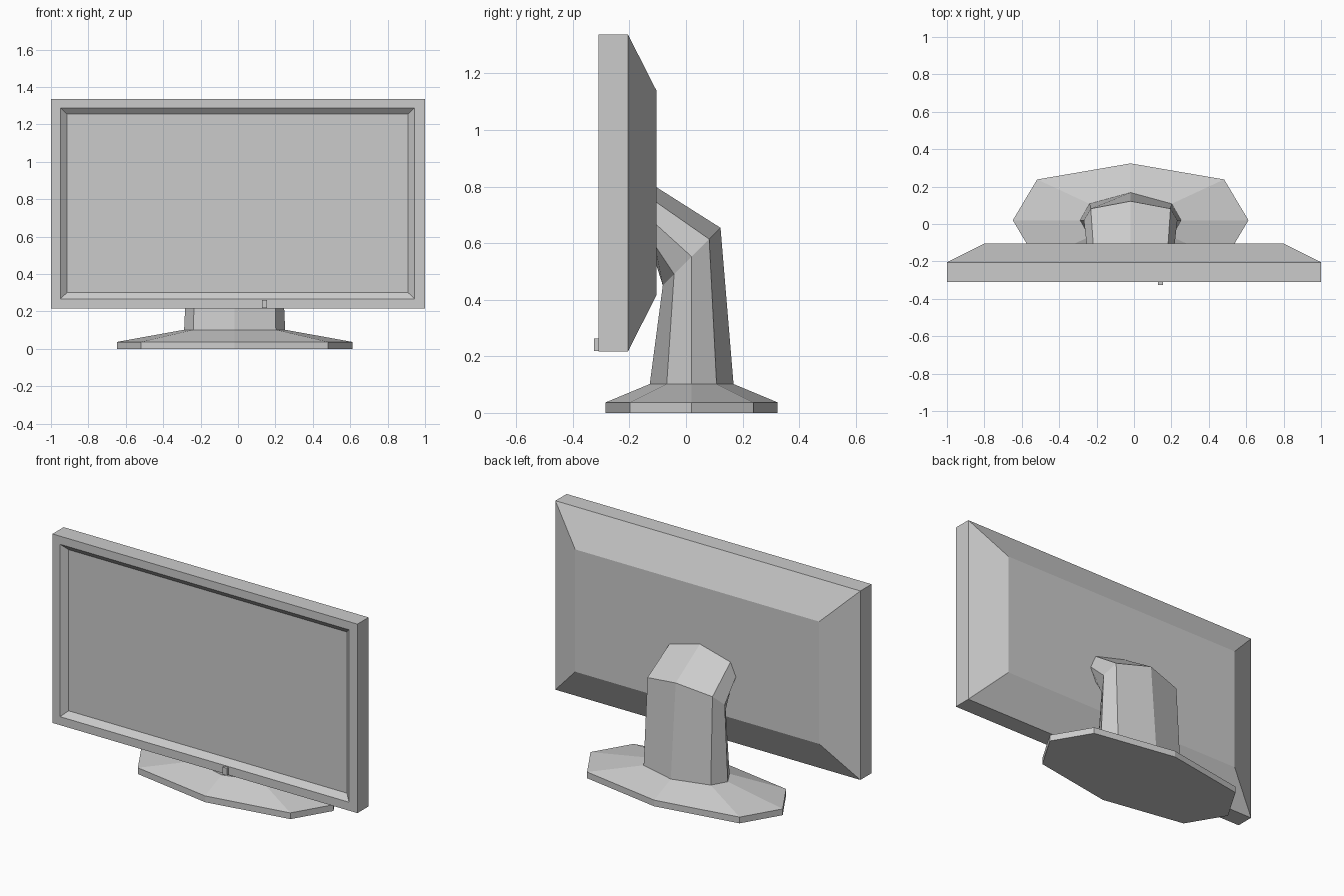
import bpy, bmesh

if "Cube" in bpy.data.objects:
    bpy.data.objects.remove(bpy.data.objects["Cube"])


def loft(name, rings):
    """Skin a stack of equal-length rings and cap both ends."""
    bm = bmesh.new()
    loops = [[bm.verts.new(p) for p in ring] for ring in rings]
    n = len(loops[0])
    for a, b in zip(loops, loops[1:]):
        for i in range(n):
            j = (i + 1) % n
            bm.faces.new((a[i], a[j], b[j], b[i]))
    bm.faces.new(loops[0])
    bm.faces.new(loops[-1])
    bmesh.ops.recalc_face_normals(bm, faces=bm.faces)
    mesh = bpy.data.meshes.new(name)
    bm.to_mesh(mesh)
    bm.free()
    obj = bpy.data.objects.new(name, mesh)
    bpy.context.collection.objects.link(obj)
    return obj


def rect(y, x0, x1, z0, z1):
    return [(x0, y, z0), (x1, y, z0), (x1, y, z1), (x0, y, z1)]


def octagon(side, diag_x, diag_y, end_y, place):
    """Stretched octagon, centred slightly left; place maps depth to (y, z)."""
    pts = [(side, 0), (diag_x, diag_y), (0, end_y), (-diag_x, diag_y),
           (-side, 0), (-diag_x, -diag_y), (0, -end_y), (diag_x, -diag_y)]
    return [(x - 0.018, *place(d)) for x, d in pts]


# Screen housing: sloped back, straight sides, recessed display
loft("screen_housing", [
    rect(-0.105, -0.80, 0.80, 0.415, 1.14),
    rect(-0.205, -1.00, 1.00, 0.217, 1.337),
    rect(-0.31, -1.00, 1.00, 0.217, 1.337),
    rect(-0.31, -0.95, 0.945, 0.267, 1.289),
    rect(-0.28, -0.915, 0.91, 0.30, 1.255),
])

# Power button on the lower bezel
loft("power_button", [
    rect(-0.305, 0.127, 0.154, 0.219, 0.262),
    rect(-0.325, 0.127, 0.154, 0.219, 0.262),
])

# Foot and bent neck as one continuous loft
loft("stand", [
    octagon(0.63, 0.50, 0.218, 0.304, lambda d: (0.02 + d, 0.0)),
    octagon(0.63, 0.50, 0.218, 0.304, lambda d: (0.02 + d, 0.037)),
    octagon(0.27, 0.22, 0.088, 0.148, lambda d: (0.02 + d, 0.102)),
    octagon(0.25, 0.213, 0.062, 0.102, lambda d: (0.02 + d, 0.552 + d)),
    octagon(0.235, 0.20, 0.078, 0.131, lambda d: (-0.11, 0.67 + d)),
])
